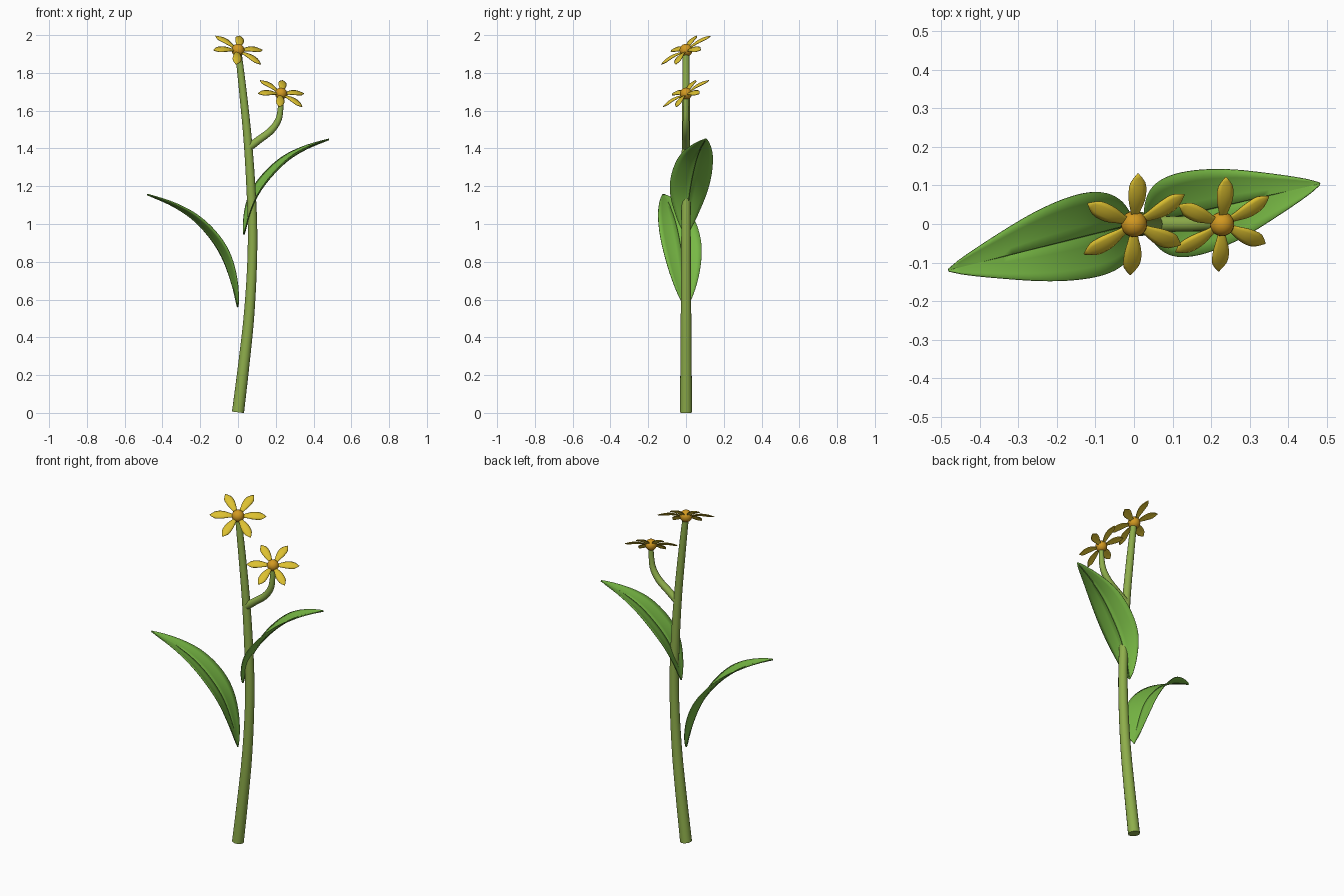
import bpy, bmesh, math
from mathutils import Vector, Matrix

if "Cube" in bpy.data.objects:
    bpy.data.objects.remove(bpy.data.objects["Cube"])


def material(name, rgb):
    m = bpy.data.materials.new(name)
    m.diffuse_color = (*rgb, 1)
    m.use_nodes = True
    m.node_tree.nodes["Principled BSDF"].inputs["Base Color"].default_value = m.diffuse_color
    return m


STEM = material("stem green", (0.27, 0.42, 0.07))
LEAF = material("leaf green", (0.19, 0.49, 0.06))
RIB = material("midrib dark green", (0.09, 0.22, 0.03))
PETAL = material("petal yellow", (0.72, 0.53, 0.03))
DISC = material("disc orange", (0.65, 0.32, 0.015))


def spline(points, t):
    """Catmull-Rom sample through points (tuples of two or more numbers), t in 0..1."""
    p = [Vector(q) for q in points]
    p = [2 * p[0] - p[1]] + p + [2 * p[-1] - p[-2]]
    n = len(p) - 3
    i = min(int(t * n), n - 1)
    u = t * n - i
    a, b, c, d = p[i:i + 4]
    return 0.5 * (2 * b + (c - a) * u + (2 * a - 5 * b + 4 * c - d) * u ** 2
                  + (3 * b - a - 3 * c + d) * u ** 3)


def finish(bm, name, mats, angle=40):
    bmesh.ops.recalc_face_normals(bm, faces=bm.faces)
    me = bpy.data.meshes.new(name)
    bm.to_mesh(me)
    bm.free()
    for m in mats:
        me.materials.append(m)
    ob = bpy.data.objects.new(name, me)
    bpy.context.collection.objects.link(ob)
    bpy.ops.object.select_all(action='DESELECT')
    ob.select_set(True)
    bpy.context.view_layer.objects.active = ob
    bpy.ops.object.shade_smooth_by_angle(angle=math.radians(angle))
    return ob


def tube(name, path, steps, sides=16):
    """Round stalk in the xz plane; path rows are x, z, radius."""
    bm = bmesh.new()
    rings = []
    for k in range(steps + 1):
        t = k / steps
        q = spline(path, t)
        d = spline(path, min(t + 0.01, 1)) - spline(path, max(t - 0.01, 0))
        tan = Vector((d[0], 0, d[1])).normalized()
        side = Vector((0, 1, 0))
        out = side.cross(tan)
        rings.append([bm.verts.new(Vector((q[0], 0, q[1])) + q[2] * (
            out * math.cos(2 * math.pi * j / sides) + side * math.sin(2 * math.pi * j / sides)))
            for j in range(sides)])
    for a, b in zip(rings, rings[1:]):
        for j in range(sides):
            bm.faces.new((a[j], a[(j + 1) % sides], b[(j + 1) % sides], b[j]))
    bm.faces.new(rings[0])
    bm.faces.new(rings[-1])
    return finish(bm, name, [STEM])


def blade(bm, rows, columns, surface, rib=False):
    """Grid of quads from surface(t, s), s running -1..1 across."""
    grid = [[bm.verts.new(surface(k / rows, s)) for s in columns] for k in range(rows + 1)]
    mid = len(columns) // 2
    for a, b in zip(grid, grid[1:]):
        for j in range(len(columns) - 1):
            f = bm.faces.new((a[j], a[j + 1], b[j + 1], b[j]))
            if rib and j in (mid - 1, mid):
                f.material_index = 1


def thicken(ob, amount):
    mod = ob.modifiers.new("thickness", 'SOLIDIFY')
    mod.thickness = amount
    mod.offset = 0


def leaf(name, origin, heading, profile):
    """Arching leaf; profile rows are outward distance and height."""
    out = Vector((math.cos(heading), math.sin(heading), 0))
    side = Vector((-out.y, out.x, 0))
    up = Vector((0, 0, 1))

    def surface(t, s):
        q = spline(profile, t)
        d = spline(profile, min(t + 0.01, 1)) - spline(profile, max(t - 0.01, 0))
        normal = (up * d[0] - out * d[1]).normalized()
        w = 0.003 + 0.106 * max(math.sin(math.pi * t ** 0.9), 0) ** 0.85
        lift = 0.022 * (w / 0.11) * s * s - (0.004 if s == 0 else 0)
        return Vector(origin) + out * q[0] + up * q[1] + side * w * s + normal * lift

    bm = bmesh.new()
    blade(bm, 28, [-1, -0.75, -0.5, -0.25, -0.03, 0, 0.03, 0.25, 0.5, 0.75, 1], surface, True)
    thicken(finish(bm, name, [LEAF, RIB], 60), 0.004)


# Petal outline: distance out and half width
OUTLINE = [(0, 0.007), (0.2, 0.013), (0.4, 0.020), (0.6, 0.0225), (0.8, 0.019), (1, 0)]


def flower(name, centre, size):
    """Six arched petals around a ball, tilted forward and to the left."""
    n = Vector((0.357, -0.6, 1)).normalized()
    u = Vector((0.866, 0.515, 0)).normalized()
    v = n.cross(u)
    c = Vector(centre)
    bm = bmesh.new()
    for k in range(6):
        a = k * math.pi / 3
        out = u * math.cos(a) + v * math.sin(a)
        side = n.cross(out)

        def surface(t, s):
            w = 0.001 + spline(OUTLINE, t)[1]
            arch = 0.012 * math.sin(math.pi * t) - 0.005 * s * s * w / 0.022
            return c + size * (out * (0.02 + 0.131 * t) + side * w * s + n * arch)

        blade(bm, 10, [-1, -0.5, 0, 0.5, 1], surface)
    thicken(finish(bm, name + "_petals", [PETAL], 60), 0.004)
    # ball in the middle
    bm = bmesh.new()
    bmesh.ops.create_uvsphere(bm, u_segments=20, v_segments=12, radius=0.034 * size,
                              matrix=Matrix.Translation(c))
    finish(bm, name + "_disc", [DISC])


# Stalks
tube("main_stem", [(0, 0.003, 0.032), (0.03, 0.25, 0.030), (0.057, 0.5, 0.028),
                   (0.073, 0.75, 0.026), (0.077, 0.97, 0.025), (0.068, 1.2, 0.024),
                   (0.051, 1.45, 0.022), (0.026, 1.7, 0.020), (0.002, 1.91, 0.017)], 40)
tube("side_branch", [(0.05, 1.40, 0.022), (0.11, 1.445, 0.020), (0.175, 1.495, 0.019),
                     (0.213, 1.55, 0.017), (0.225, 1.61, 0.015), (0.228, 1.68, 0.013)], 24)

# Leaves
leaf("lower_leaf", (0, 0, 0), math.radians(194),
     [(0, 0.56), (0.035, 0.70), (0.085, 0.83), (0.155, 0.935), (0.25, 1.03), (0.36, 1.10), (0.495, 1.158)])
leaf("upper_leaf", (0.03, 0, 0), math.radians(13),
     [(0, 0.945), (0.035, 1.07), (0.08, 1.165), (0.15, 1.255), (0.24, 1.34), (0.34, 1.40), (0.463, 1.45)])

# Flowers
flower("top_flower", (0, 0, 1.92), 1.0)
flower("side_flower", (0.228, 0, 1.69), 0.93)
